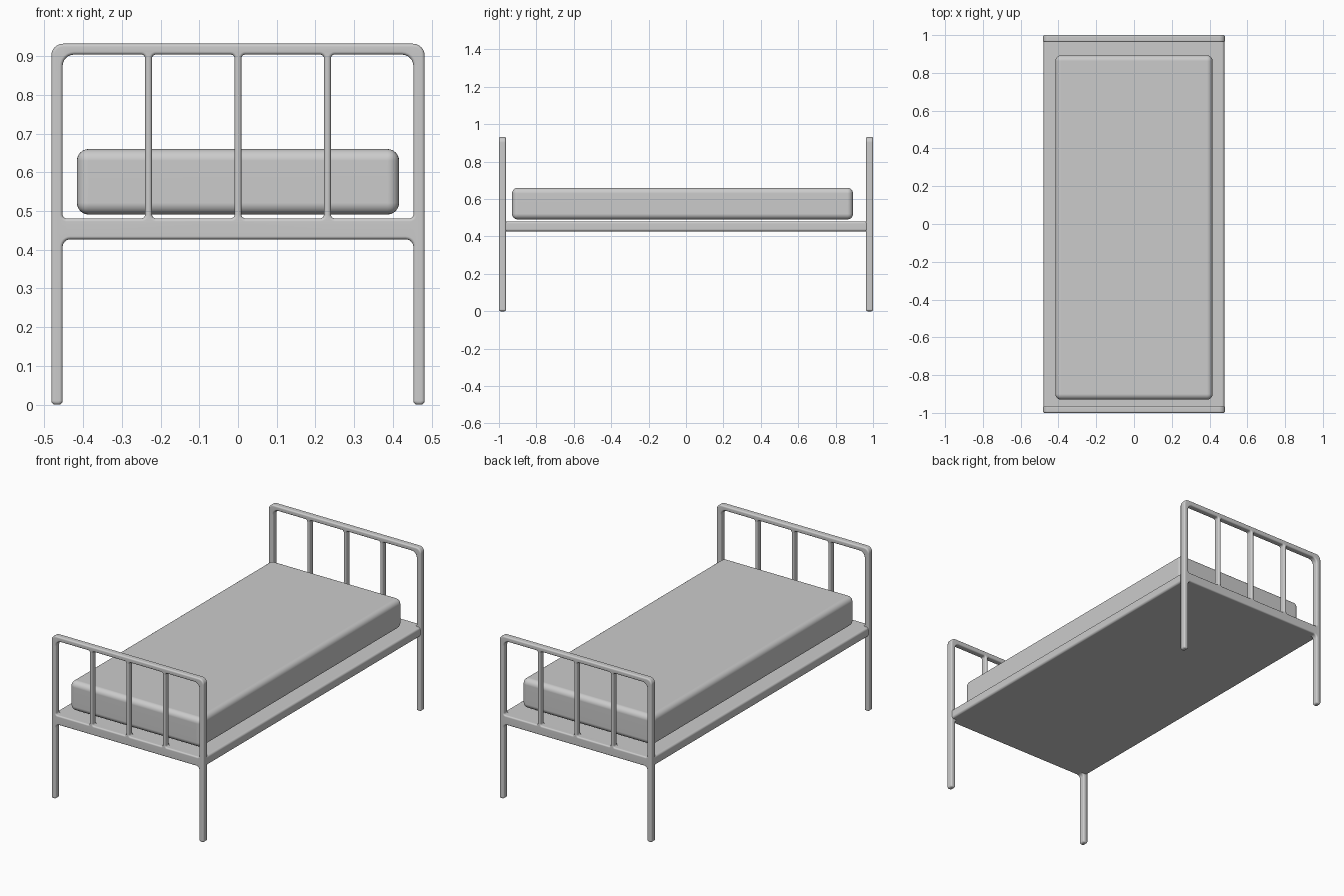
import bpy, bmesh, math
from mathutils import Vector

if "Cube" in bpy.data.objects:
    bpy.data.objects.remove(bpy.data.objects["Cube"])

HALF_T = 0.0185   # half thickness of an end frame along y
ROUND = 0.008     # edge rounding of the frame bars


def finish(obj):
    bpy.ops.object.select_all(action='DESELECT')
    obj.select_set(True)
    bpy.context.view_layer.objects.active = obj
    bpy.ops.object.shade_smooth_by_angle(angle=math.radians(40))
    obj.modifiers.new("Normals", 'WEIGHTED_NORMAL').keep_sharp = True


def fillet(corners, steps=6):
    """Closed right-angled outline (x, z, radius) with rounded corners."""
    pts = []
    for i, (x, z, r) in enumerate(corners):
        p = Vector((x, z))
        a = (Vector(corners[i - 1][:2]) - p).normalized()
        b = (Vector(corners[(i + 1) % len(corners)][:2]) - p).normalized()
        c = p + (a + b) * r
        for k in range(steps + 1):
            t = math.pi / 2 * k / steps
            pts.append(c - b * r * math.cos(t) - a * r * math.sin(t))
    return pts


def inset(pts, d):
    """Shift an outline to its left (into the material) by d."""
    out = []
    for i, p in enumerate(pts):
        e1 = (p - pts[i - 1]).normalized()
        e2 = (pts[(i + 1) % len(pts)] - p).normalized()
        n1, n2 = Vector((-e1.y, e1.x)), Vector((-e2.y, e2.x))
        n = (n1 + n2).normalized()
        out.append(p + n * d / n.dot(n1))
    return out


def rounded_box(name, lo, hi, radius, segments):
    bm = bmesh.new()
    bmesh.ops.create_cube(bm, size=1)
    for v in bm.verts:
        v.co = [(l + h) / 2 + c * (h - l) for l, h, c in zip(lo, hi, v.co)]
    bmesh.ops.bevel(bm, geom=bm.edges[:], offset=radius, segments=segments,
                    profile=0.5, affect='EDGES')
    mesh = bpy.data.meshes.new(name)
    bm.to_mesh(mesh)
    bm.free()
    obj = bpy.data.objects.new(name, mesh)
    bpy.context.collection.objects.link(obj)
    finish(obj)


def end_frame_mesh():
    # outline: two legs, crossbar and top rail
    loops = [fillet([(-0.482, 0, 0.01), (-0.453, 0, 0.01), (-0.453, 0.427, 0.02),
                     (0.453, 0.427, 0.02), (0.453, 0, 0.01), (0.482, 0, 0.01),
                     (0.482, 0.932, 0.03), (-0.482, 0.932, 0.03)])]
    # four openings, leaving three thin bars between them
    bars = [-0.231, 0, 0.231]
    lefts = [-0.453] + [b + 0.009 for b in bars]
    rights = [b - 0.009 for b in bars] + [0.453]
    for i, (x0, x1) in enumerate(zip(lefts, rights)):
        rl = 0.03 if i == 0 else 0.01
        rr = 0.03 if i == 3 else 0.01
        loops.append(fillet([(x0, 0.481, 0.01), (x0, 0.904, rl),
                             (x1, 0.904, rr), (x1, 0.481, 0.01)]))

    # rounded edge section: (inset, y) from front face to back face
    arc = [(ROUND * (1 - math.sin(t)), -HALF_T + ROUND * (1 - math.cos(t)))
           for t in (math.pi / 2 * k / 4 for k in range(5))]
    section = arc + [(d, -y) for d, y in reversed(arc)]

    bm = bmesh.new()
    caps = [[], []]
    for pts in loops:
        rings = [[bm.verts.new((p.x, y, p.y)) for p in inset(pts, d)]
                 for d, y in section]
        n = len(pts)
        for r0, r1 in zip(rings, rings[1:]):
            for i in range(n):
                j = (i + 1) % n
                bm.faces.new((r0[i], r0[j], r1[j], r1[i]))
        for cap, ring in zip(caps, (rings[0], rings[-1])):
            cap += [bm.edges.get((ring[i - 1], ring[i])) for i in range(n)]
    for cap, ny in zip(caps, (-1, 1)):
        bmesh.ops.triangle_fill(bm, edges=cap, use_beauty=True, normal=(0, ny, 0))
    bmesh.ops.recalc_face_normals(bm, faces=bm.faces[:])
    mesh = bpy.data.meshes.new("end_frame")
    bm.to_mesh(mesh)
    bm.free()
    return mesh


# head and foot frames
frame = end_frame_mesh()
for name, y in (("foot_frame", -1 + HALF_T), ("head_frame", 1 - HALF_T)):
    obj = bpy.data.objects.new(name, frame)
    obj.location.y = y
    bpy.context.collection.objects.link(obj)
    finish(obj)

# bed base slab between the frames
rounded_box("bed_base", (-0.478, -0.99, 0.427), (0.478, 0.99, 0.481), 0.012, 4)

# mattress
rounded_box("mattress", (-0.416, -0.93, 0.491), (0.416, 0.893, 0.66), 0.03, 6)
